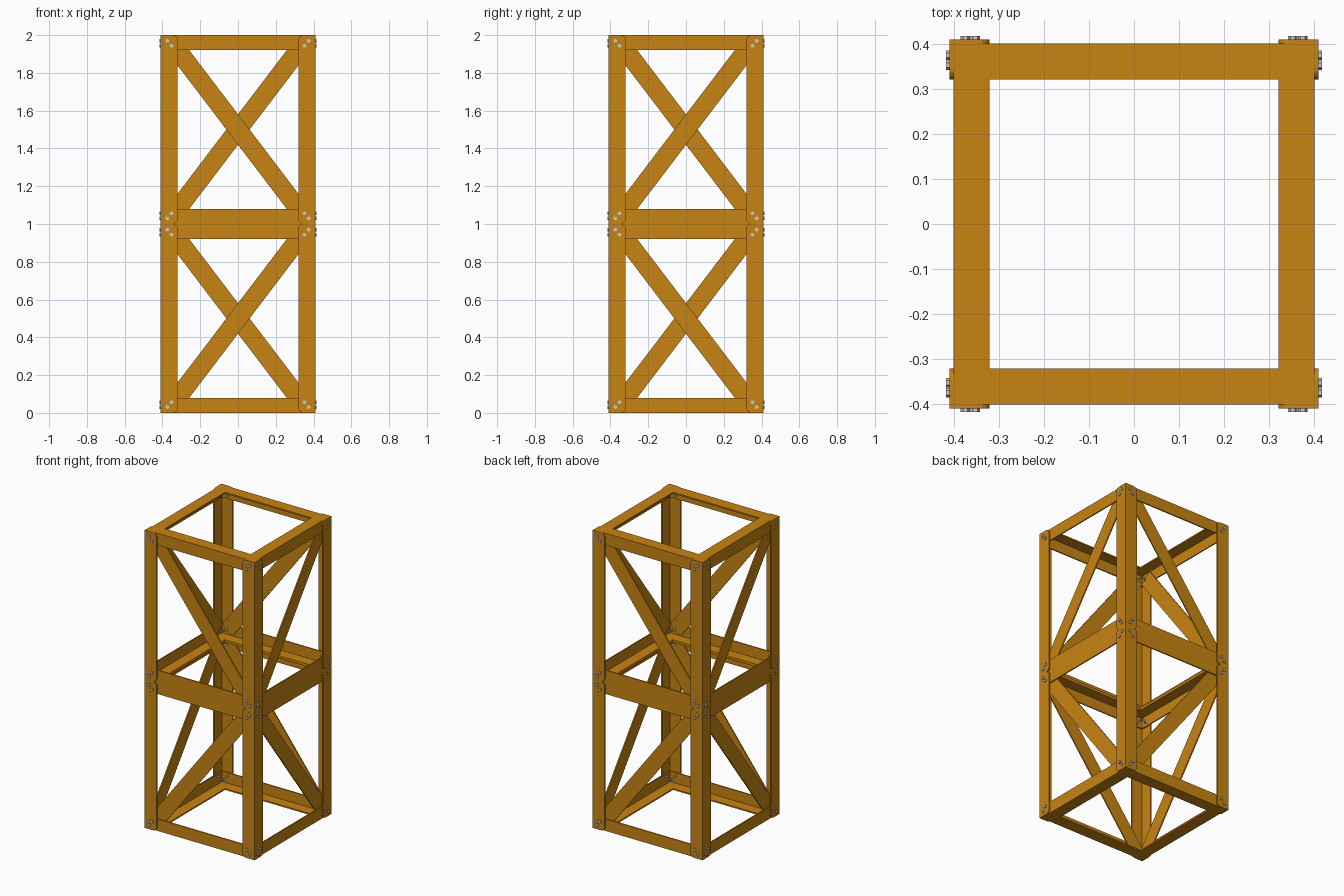
import bpy, bmesh
from math import cos, sin, pi
from mathutils import Matrix, Vector

if "Cube" in bpy.data.objects:
    bpy.data.objects.remove(bpy.data.objects["Cube"])

paint = bpy.data.materials.new("ochre_paint")
paint.diffuse_color = (0.58, 0.23, 0.006, 1)
paint.use_nodes = True
paint.node_tree.nodes["Principled BSDF"].inputs["Base Color"].default_value = paint.diffuse_color


def plate(bm, outline, d0, d1):
    """Solid plate: outline in (u, z), spanning distances d0..d1 out to the front."""
    inner = [bm.verts.new((u, -d0, z)) for u, z in outline]
    outer = [bm.verts.new((u, -d1, z)) for u, z in outline]
    bm.faces.new(inner)
    bm.faces.new(outer[::-1])
    n = len(outline)
    for i in range(n):
        j = (i + 1) % n
        bm.faces.new((inner[i], outer[i], outer[j], inner[j]))


def rect(u0, u1, z0, z1):
    return [(u0, z0), (u1, z0), (u1, z1), (u0, z1)]


def build(name, plates, side, level, mat=paint):
    """Make one object from plates and turn it onto its side of the tower."""
    bm = bmesh.new()
    for p in plates:
        plate(bm, *p)
    bmesh.ops.recalc_face_normals(bm, faces=bm.faces)
    bm.transform(Matrix.Translation((0, 0, level)) @ Matrix.Rotation(side * pi / 2, 4, 'Z'))
    me = bpy.data.meshes.new(name)
    bm.to_mesh(me)
    bm.free()
    if mat:
        me.materials.append(mat)
    bpy.context.collection.objects.link(bpy.data.objects.new(name, me))


def flange(s, edge):
    """Post flange with rounded inner corners; s picks left or right."""
    r, inner = 0.025, 0.32
    pts = [(edge, 0), (edge, 1)]
    for i in range(5):
        a = pi / 2 * i / 4
        pts.append((inner + r - r * sin(a), 1 - r + r * cos(a)))
    for i in range(5):
        a = pi / 2 * i / 4
        pts.append((inner + r - r * cos(a), r - r * sin(a)))
    return [(s * u, z) for u, z in pts]


def hexagon(u, z, r):
    return [(u + r * cos(i * pi / 3), z + r * sin(i * pi / 3)) for i in range(6)]


for level in (0, 1):
    sect = ("lower", "upper")[level]
    for k, side in enumerate(("front", "right", "back", "left")):
        tag = f"{sect}_{side}"

        # corner post flanges, two per side
        build(f"{tag}_post_flanges", [(flange(1, 0.409), 0.4, 0.409),
                                      (flange(-1, 0.4), 0.4, 0.409)], k, level)

        # angle beams: upright flange outside, flat flange pointing inward
        for end, z0, z1 in (("bottom", 0, 0.009), ("top", 0.991, 1)):
            zu = 0 if end == "bottom" else 0.92
            build(f"{tag}_{end}_beam", [(rect(-0.392, 0.4, zu, zu + 0.08), 0.392, 0.4),
                                        (rect(-0.32, 0.392, z0, z1), 0.32, 0.392)], k, level)

        # single flat diagonal brace, direction alternating round the tower
        s = (-1) ** (k + level)
        d = Vector((0.35 * s, 0.46))
        n = Vector((-d.y, d.x)).normalized() * 0.049
        c = Vector((0, 0.5))
        brace = [tuple(c + v) for v in (-d - n, d - n, d + n, -d + n)]
        build(f"{tag}_diagonal_brace", [(brace, 0.384, 0.392)], k, level)

        # two bolts at each corner
        bolts = []
        for sx in (-1, 1):
            for u, z in ((0.374, 0.03), (0.352, 0.057)):
                for zz in (z, 1 - z):
                    bolts.append((hexagon(sx * u, zz, 0.0105), 0.409, 0.4165))
                    bolts.append((hexagon(sx * u, zz, 0.006), 0.378, 0.409))
        build(f"{tag}_bolts", bolts, k, level, None)
